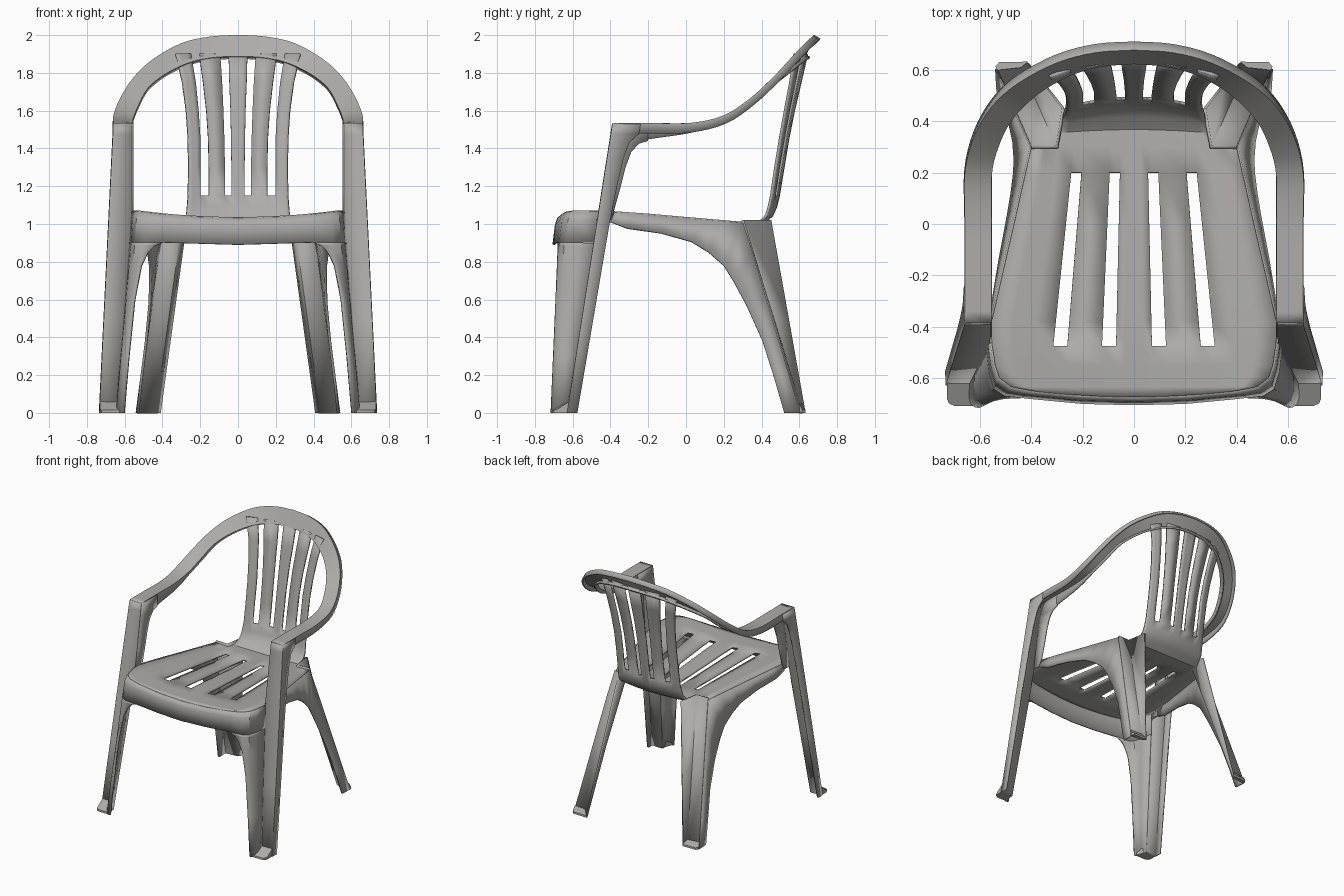
import bpy
from mathutils import Vector

plastic = bpy.data.materials.new("grey plastic")
plastic.diffuse_color = (0.42, 0.415, 0.405, 1)


def lerp(a, b, t):
    return a + (b - a) * t


def finish(name, verts, faces, mirror, thick):
    me = bpy.data.meshes.new(name)
    me.from_pydata([tuple(v) for v in verts], [], faces)
    me.materials.append(plastic)
    ob = bpy.data.objects.new(name, me)
    bpy.context.collection.objects.link(ob)
    if mirror:
        ob.modifiers.new("mirror", 'MIRROR').use_clip = True
    if thick:
        s = ob.modifiers.new("wall", 'SOLIDIFY')
        s.thickness, s.offset = thick, 0
    bpy.ops.object.select_all(action='DESELECT')
    ob.select_set(True)
    bpy.context.view_layer.objects.active = ob
    bpy.ops.object.shade_smooth_by_angle(angle=0.6)
    return ob


def loft(name, rows, mirror=True, thick=0.014, hole=lambda r, c: False):
    """Skin a grid of point rows, leaving out faces where hole() is true."""
    n = len(rows[0])
    faces = [(r * n + c, r * n + c + 1, (r + 1) * n + c + 1, (r + 1) * n + c)
             for r in range(len(rows) - 1) for c in range(n - 1) if not hole(r, c)]
    return finish(name, [p for row in rows for p in row], faces, mirror, thick)


def smooth(pts, steps=4):
    """Catmull-Rom curve through the points."""
    p = [Vector(q) for q in pts]
    p = [2 * p[0] - p[1]] + p + [2 * p[-1] - p[-2]]
    out = []
    for i in range(1, len(p) - 2):
        a, b, c, d = p[i - 1:i + 3]
        for k in range(steps):
            t = k / steps
            out.append(0.5 * (2 * b + (c - a) * t + (2 * a - 5 * b + 4 * c - d) * t * t
                              + (3 * b - a - 3 * c + d) * t ** 3))
    return out + [p[-2]]


def seat_z(x, y):
    edge = 1.065 if y < -0.45 else 1.065 - 0.045 * (y + 0.45) / 0.75
    return edge - 0.035 * (1 - min(1, (x / 0.53) ** 2))


# Seat and slatted back: one sheet, each row = y, z, slot edges, half width, bow
top = [0.05, 0.095, 0.205, 0.25]
mid = [0.035, 0.07, 0.155, 0.2]
rear = [0.055, 0.095, 0.205, 0.245]
front = [0.07, 0.125, 0.26, 0.315]
back_rows = [(0.64, 1.90, top, 0.33, -0.6), (0.605, 1.75, [0.046, 0.085, 0.185, 0.225], 0.295, -0.6),
             (0.57, 1.6, [0.04, 0.078, 0.168, 0.21], 0.275, -0.6),
             (0.54, 1.45, [0.037, 0.073, 0.158, 0.2], 0.265, -0.6),
             (0.515, 1.3, mid, 0.263, -0.6), (0.49, 1.15, mid, 0.265, -0.55),
             (0.475, 1.09, mid, 0.27, -0.5), (0.455, 1.045, mid, 0.275, -0.4),
             (0.42, 1.015, mid, 0.28, -0.3), (0.37, None, mid, 0.29, -0.15),
             (0.301, None, rear, 0.30, 0), (0.30, None, rear, 0.40, 0)]
seat_rows = [(y, None, [lerp(a, b, (0.2 - y) / 0.675) for a, b in zip(rear, front)], e, 0)
             for y, e in [(0.2, 0.423), (0.0, 0.468), (-0.2, 0.514), (-0.38, 0.555), (-0.475, 0.553)]]
front_rows = [(-0.55, None, front, 0.542, 0), (-0.60, None, front, 0.525, 0),
              (-0.635, None, front, 0.48, 0), (-0.675, None, front, 0.40, 0.15)]
rows = []
for y, z, c, e, bow in back_rows + seat_rows + front_rows:
    half = [c[0] * 0.5] + c + [lerp(c[3], e, 0.33), lerp(c[3], e, 0.67), e]
    xs = [-x for x in reversed(half)] + [0] + half
    rows.append([(x, y + bow * x * x, seat_z(x, y) if z is None else z) for x in xs])
slots = (4, 6, 9, 11)
loft("seat_and_back", rows, mirror=False,
     hole=lambda r, c: c in (3, 5, 10, 12) and (r < 5 or 12 <= r < 16))

# Rounded band forming the arms and the top of the back
outer = smooth([(0.655, -0.385, 1.53), (0.655, -0.2, 1.53), (0.655, 0.02, 1.53), (0.655, 0.2, 1.57),
                (0.62, 0.34, 1.66), (0.55, 0.46, 1.77), (0.45, 0.55, 1.865), (0.3, 0.63, 1.95),
                (0.15, 0.67, 1.985), (0, 0.68, 1.995)])
inner = smooth([(0.56, -0.385, 1.53), (0.56, -0.2, 1.53), (0.56, 0.02, 1.53), (0.56, 0.19, 1.555),
                (0.535, 0.3, 1.62), (0.48, 0.41, 1.72), (0.38, 0.51, 1.80), (0.25, 0.585, 1.86),
                (0.12, 0.62, 1.885), (0, 0.63, 1.89)])
rows = []
for i, (o, n) in enumerate(zip(outer, inner)):
    t = min(1, max(0, (i - 6) / 16))
    u = min(1, max(0, (i - 3) / 9))
    lip_o = Vector((0, 0, -0.05)).lerp(Vector((0, 0.028, -0.02)), t)
    lip_i = Vector((0, 0, -0.09)).lerp(Vector((0, 0.025, -0.01)), u)
    rows.append([n + lip_i, n, o, o + lip_o])
loft("arm_and_back_band", rows)


# Front post: channel running from the arm down to the foot
def post_x(z):
    return 0.73 - 0.049 * z


def post_in(z):
    return 0.56 if z > 1.05 else lerp(0.64, 0.56, z / 1.05)


def post_y(z):
    return -0.625 + 0.157 * z


rows = [[(post_x(z), b, z), (post_x(z), post_y(z), z), (post_in(z), post_y(z), z)]
        for z, b in [(1.53, -0.24), (1.475, -0.25), (1.43, -0.30), (1.35, -0.33), (1.2, -0.365),
                     (1.0, -0.405), (0.5, -0.49), (0, -0.575)]]
loft("front_post", rows)
rows = [[(0.56, post_y(z), z), (0.56, b, z)]
        for z, b in [(1.53, -0.2), (1.44, -0.2), (1.425, -0.25), (1.38, -0.29), (1.3, -0.32),
                     (1.2, -0.345), (1.02, -0.395)]]
loft("post_inner_lip", rows)

# Front leg: wall wrapping from the post around to the front
high = [(0.44, -0.672), (0.5, -0.665), (0.54, -0.64), (0.558, -0.58), (0.57, -0.485)]
low = [(0.60, -0.71), (0.615, -0.71), (0.632, -0.70), (0.64, -0.68), (0.64, -0.622)]
rows = []
for z, x in [(0.9, 0.40), (0.885, 0.44), (0.85, 0.475), (0.78, 0.51), (0.6, 0.545), (0.3, 0.575), (0, 0.6)]:
    t = 1 - z / 0.9
    sec = [(lerp(a[0], b[0], t), lerp(a[1], b[1], t), z) for a, b in zip(high, low)]
    sec[0] = (x, sec[0][1], z)
    sec[1] = (max(sec[1][0], x + 0.012), sec[1][1], z)
    rows.append(sec)
loft("front_leg", rows)

# Apron under the front edge of the seat
rim = [(0, -0.675), (0.2, -0.669), (0.40, -0.651), (0.48, -0.635), (0.525, -0.60),
       (0.542, -0.55), (0.555, -0.46)]
hem = [(0, -0.70), (0.2, -0.695), (0.40, -0.676), (0.5, -0.665), (0.54, -0.64),
       (0.558, -0.58), (0.57, -0.485)]
rows = []
for t in (0, 0.25, 1):
    k = t ** 0.5
    rows.append([(lerp(a[0], b[0], k), lerp(a[1], b[1], k),
                  lerp(seat_z(*a), 0.89 + 0.012 * min(1, b[0] / 0.4), t)) for a, b in zip(rim, hem)])
loft("front_apron", rows)


# Side skirt flowing into the outer flange of the back leg
def back_line(a, b, z):
    return tuple(lerp(p, q, 1 - z / 1.02) for p, q in zip(a, b)) + (z,)


B = ((0.40, 0.30), (0.535, 0.605))
C = ((0.30, 0.30), (0.44, 0.615))
D = ((0.275, 0.45), (0.415, 0.63))
edge = [(x, y, seat_z(x, y)) for x, y in [(0.555, -0.38), (0.535, -0.29), (0.491, -0.1),
                                         (0.45, 0.08), (0.423, 0.2), (0.40, 0.30)]]
edge += [back_line(*B, z) for z in (0.85, 0.61, 0.4, 0.2, 0)]
bottom = [(0.562, -0.40, 1.01), (0.55, -0.31, 0.975), (0.52, -0.13, 0.95), (0.49, 0.03, 0.905),
          (0.475, 0.12, 0.85), (0.465, 0.2, 0.78), (0.463, 0.25, 0.70), (0.468, 0.32, 0.57),
          (0.486, 0.405, 0.38), (0.51, 0.465, 0.19), (0.53, 0.52, 0)]
loft("side_skirt", list(zip(edge, bottom)))

# Back leg: rear panel and inner flange
rows = [[back_line(*line, z) for line in (B, C, D)] for z in (1.02, 0.5, 0)]
loft("back_leg", rows)


# Feet: small wedge plates closing the leg channels
def foot(name, pts, heights):
    n = len(pts)
    verts = [(x, y, 0) for x, y in pts] + [(x, y, h) for (x, y), h in zip(pts, heights)]
    faces = [tuple(reversed(range(n))), tuple(range(n, 2 * n))]
    faces += [(i, (i + 1) % n, (i + 1) % n + n, i + n) for i in range(n)]
    finish(name, verts, faces, True, 0)


foot("front_foot", [(0.61, -0.71), (0.70, -0.71), (0.722, -0.70), (0.73, -0.68), (0.73, -0.62), (0.64, -0.62)],
     [0.015, 0.015, 0.015, 0.02, 0.06, 0.06])
foot("back_foot", [(0.535, 0.60), (0.54, 0.615), (0.525, 0.632), (0.415, 0.633), (0.44, 0.61)],
     [0.05, 0.02, 0.015, 0.015, 0.05])
